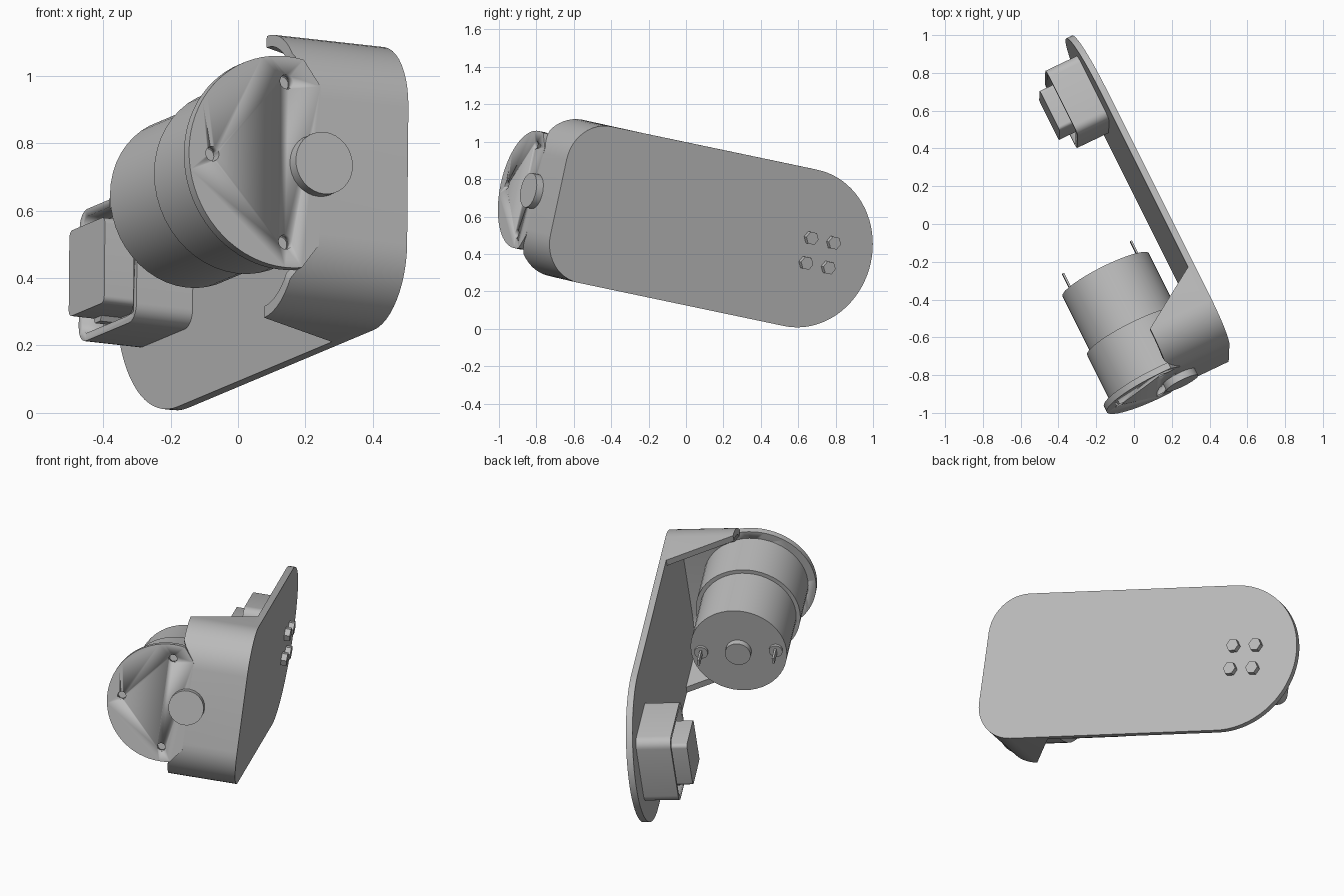
import bpy, bmesh, math
from mathutils import Vector, Matrix

if "Cube" in bpy.data.objects:
    bpy.data.objects.remove(bpy.data.objects["Cube"], do_unlink=True)

# Tilted frame: x = out of the plate, y = along the plate, z = across it
along = Vector((-0.5, 1, -0.21)).normalized()
out = Vector((1, 0.47, -0.11))
out = (out - along * out.dot(along)).normalized()
across = out.cross(along)
FRAME = Matrix((out, along, across)).transposed().to_4x4()

grey = bpy.data.materials.new("light_grey")
grey.use_nodes = True
COLOUR = (0.5, 0.5, 0.5, 1)
grey.diffuse_color = COLOUR
for node in grey.node_tree.nodes:
    if node.type == 'BSDF_PRINCIPLED':
        node.inputs["Base Color"].default_value = COLOUR

MID = 0.55                   # centre line of the plate
FACE, INNER, T = 0.09, 0.055, 0.035
FRONT = -0.95
MOTOR = (-0.312, MID)


def finish(name, bm, smooth=True):
    bmesh.ops.recalc_face_normals(bm, faces=bm.faces)
    mesh = bpy.data.meshes.new(name)
    bm.to_mesh(mesh)
    bm.free()
    obj = bpy.data.objects.new(name, mesh)
    bpy.context.collection.objects.link(obj)
    obj.matrix_world = FRAME
    mesh.materials.append(grey)
    bpy.ops.object.select_all(action='DESELECT')
    obj.select_set(True)
    bpy.context.view_layer.objects.active = obj
    if smooth:
        bpy.ops.object.shade_smooth_by_angle(angle=math.radians(30))
    return obj


def prism(name, points, axis, start, end, smooth=True):
    """Extrude an outline along the frame's x or y axis."""
    bm = bmesh.new()

    def place(p, h):
        return (h, p[0], p[1]) if axis == 'x' else (p[0], h, p[1])
    a = [bm.verts.new(place(p, start)) for p in points]
    b = [bm.verts.new(place(p, end)) for p in points]
    bm.faces.new(a)
    bm.faces.new(b)
    for i in range(len(a)):
        j = (i + 1) % len(a)
        bm.faces.new((a[i], a[j], b[j], b[i]))
    return finish(name, bm, smooth)


def arc(centre, r, first, last, steps):
    angles = [math.radians(first + (last - first) * i / steps) for i in range(steps + 1)]
    return [(centre[0] + r * math.cos(t), centre[1] + r * math.sin(t)) for t in angles]


def circle(centre, r, sides=48):
    return arc(centre, r, 0, 360, sides)[:-1]


def rounded(centre, w, h, r):
    pts = []
    for k, (sx, sy) in enumerate(((1, 1), (-1, 1), (-1, -1), (1, -1))):
        c = (centre[0] + sx * (w - r), centre[1] + sy * (h - r))
        pts += arc(c, r, 90 * k, 90 * k + 90, 6)
    return pts


def cut(obj, cutter):
    cutter.hide_render = True
    mod = obj.modifiers.new("cut", 'BOOLEAN')
    mod.object = cutter
    mod.operation = 'DIFFERENCE'
    mod.solver = 'EXACT'
    bpy.ops.object.select_all(action='DESELECT')
    obj.select_set(True)
    bpy.context.view_layer.objects.active = obj
    bpy.ops.object.modifier_apply(modifier=mod.name)
    bpy.data.objects.remove(cutter, do_unlink=True)


# Arm plate: round at the back, rounded corners at the front
HALF, R = 0.427, 0.22
CU, CV = FRONT + R, HALF - R
outline = arc((0.522, MID), HALF, -90, 90, 40)
outline += arc((CU, MID + CV), R, 90, 180, 12)
outline += arc((CU, MID - CV), R, 180, 270, 12)
prism("arm_plate", outline, 'x', INNER, FACE)

# Bent wall round the front: (along, across, inward direction, depth limit)
stations = [(-0.52, HALF, 0, -1, INNER - 0.002)]
for i in range(13):
    a = math.radians(90 * i / 12)
    s, c = math.sin(a), math.cos(a)
    limit = -0.272 + 0.072 * max(0, (i - 7) / 5)
    stations.append((CU - R * s, CV + R * c, s, -c, limit))
stations += [(u, -v, du, -dv, lim) for u, v, du, dv, lim in reversed(stations)]
bm = bmesh.new()
rings = []
for u, v, du, dv, lim in stations:
    ui, vi = u + T * du, v + T * dv
    rings.append([bm.verts.new((n, p, q + MID)) for n, p, q in
                  ((INNER, u, v), (lim, u, v), (lim, ui, vi), (INNER, ui, vi))])
for a, b in zip(rings, rings[1:]):
    for i in range(4):
        j = (i + 1) % 4
        bm.faces.new((a[i], a[j], b[j], b[i]))
bm.faces.new(rings[0])
bm.faces.new(rings[-1])
finish("front_wall", bm)

# Round motor mount continuing the front wall, with three screw holes
mount = [(-0.2, MID + 0.24)] + arc(MOTOR, 0.32, 80, 280, 40) + [(-0.2, MID - 0.24)]
motor_mount = prism("motor_mount", mount, 'y', FRONT, FRONT + T)
for angle in (90, 180, 270):
    spot = arc(MOTOR, 0.243, angle, angle, 1)[0]
    cut(motor_mount, prism("hole_cutter", circle(spot, 0.022, 20), 'y', FRONT - 0.1, FRONT + 0.1))

# Motor: gearbox, can, output boss and rear boss
BACK = -0.286
prism("gearbox", circle(MOTOR, 0.278), 'y', FRONT + T, -0.628)
prism("motor_can", circle(MOTOR, 0.256), 'y', -0.628, BACK)
prism("output_boss", circle((-0.205, MID), 0.094, 32), 'y', FRONT + 0.01, FRONT - 0.04)
prism("rear_boss", circle(MOTOR, 0.068, 32), 'y', BACK - 0.01, BACK + 0.035)

# Motor terminals
for side, label in ((-1, "right"), (1, "left")):
    c = (MOTOR[0] + side * 0.2, MID)
    prism("terminal_washer_" + label, circle(c, 0.036, 20), 'y', BACK - 0.01, BACK + 0.015)
    prism("terminal_pin_" + label, rounded(c, 0.006, 0.017, 0.003), 'y', BACK, -0.182)

# Sensor housing: open cup with a block standing in it
SENSOR = (0.622, MID)
cup = prism("sensor_cup", rounded(SENSOR, 0.195, 0.2, 0.05), 'x', INNER, -0.13)
cut(cup, prism("cup_cutter", rounded(SENSOR, 0.172, 0.177, 0.035), 'x', -0.06, -0.3))
prism("sensor_block", rounded((SENSOR[0], MID - 0.01), 0.12, 0.13, 0.02), 'x', 0, -0.2)
prism("cup_nut", circle((0.7, 0.425), 0.035, 6), 'x', -0.05, -0.125, False)

# Bolt heads on the outer face
for i in (-1, 1):
    for j in (-1, 1):
        spot = (0.633 + 0.068 * i, 0.545 + 0.068 * j)
        prism("bolt_head", circle(spot, 0.037, 6), 'x', FACE - 0.01, FACE + 0.03, False)
